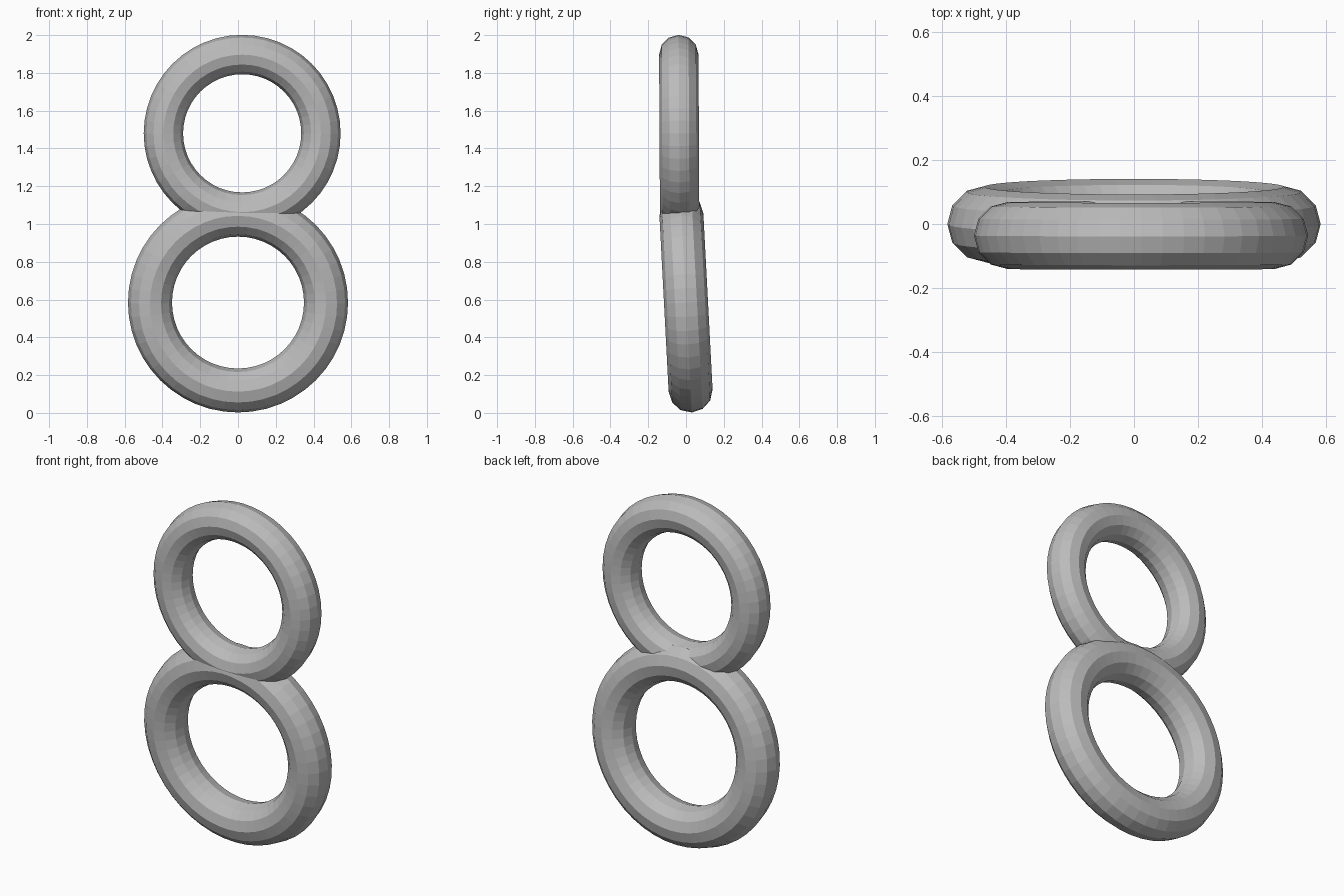
import bpy
from math import radians

cube = bpy.data.objects.get("Cube")
if cube:
    bpy.data.objects.remove(cube, do_unlink=True)

# One plain grey for both rings
grey = bpy.data.materials.new("plain_grey")
grey.use_nodes = True
colour = (0.5, 0.5, 0.5, 1)
grey.diffuse_color = colour
grey.node_tree.nodes["Principled BSDF"].inputs["Base Color"].default_value = colour


def ring(name, centre, radius, lean):
    """Upright faceted ring whose tube is a quarter of its radius thick."""
    bpy.ops.mesh.primitive_torus_add(
        major_segments=48, minor_segments=12,
        major_radius=radius, minor_radius=radius / 4,
        location=centre, rotation=(radians(90 + lean), 0, 0))
    obj = bpy.context.object
    obj.name = name
    obj.data.materials.append(grey)
    bpy.ops.object.shade_flat()
    return obj


# Large lower ring leaning slightly forward, small upper ring overlapping it
ring("lower_ring", (0, 0, 0.584), 0.466, 3)
ring("upper_ring", (0.022, -0.036, 1.48), 0.417, 0.3)
